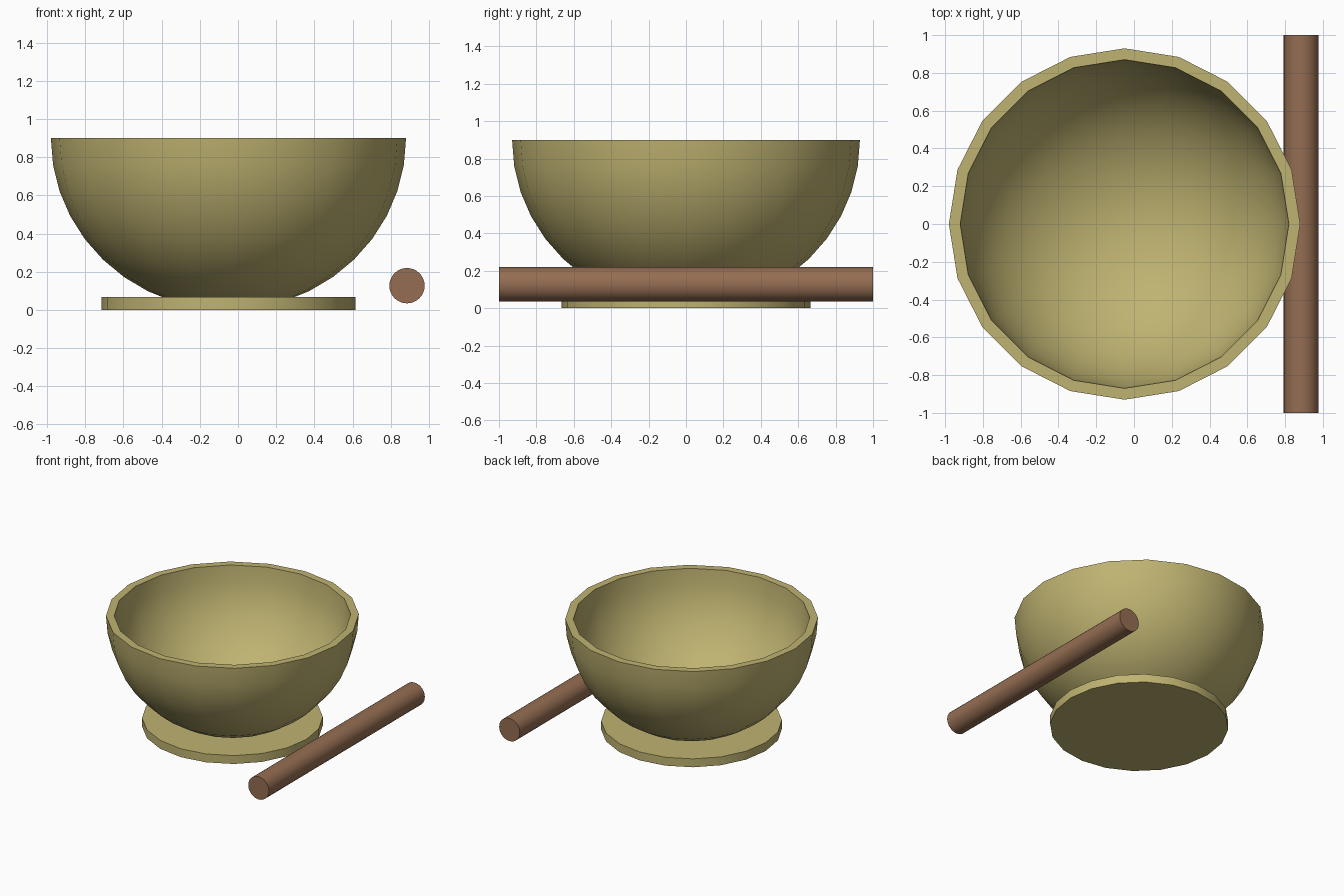
import bpy, math

if "Cube" in bpy.data.objects:
    bpy.data.objects.remove(bpy.data.objects["Cube"])

CX, SIDES = -0.05, 20


def material(name, rgb):
    m = bpy.data.materials.new(name)
    m.diffuse_color = (*rgb, 1)
    m.use_nodes = True
    m.node_tree.nodes["Principled BSDF"].inputs["Base Color"].default_value = m.diffuse_color
    return m


def finish(obj, name, mat):
    obj.name = name
    obj.data.materials.append(mat)
    bpy.ops.object.select_all(action='DESELECT')
    obj.select_set(True)
    bpy.context.view_layer.objects.active = obj
    bpy.ops.object.shade_smooth_by_angle(angle=math.radians(40))


def lathe(profile, n):
    """Closed revolve; profile starts and ends on the axis (r = 0)."""
    verts, faces, rings = [], [], []
    for r, z in profile:
        start = len(verts)
        count = 1 if r < 1e-5 else n
        for i in range(count):
            a = 2 * math.pi * i / n
            verts.append((r * math.cos(a), r * math.sin(a), z))
        rings.append([start + i % count for i in range(n)])
    for a, b in zip(rings, rings[1:]):
        for i in range(n):
            j = (i + 1) % n
            faces.append(list(dict.fromkeys((a[i], a[j], b[j], b[i]))))
    mesh = bpy.data.meshes.new("lathe")
    mesh.from_pydata(verts, [], faces)
    obj = bpy.data.objects.new("lathe", mesh)
    bpy.context.collection.objects.link(obj)
    return obj


def arc(radius, depth, rim=0.9, steps=10):
    """Quarter ellipse from bottom centre up to the rim."""
    return [(radius * math.sin(t), rim - depth * math.cos(t))
            for t in (math.pi / 2 * k / steps for k in range(steps + 1))]


olive = material("olive", (0.52, 0.45, 0.165))
brown = material("brown", (0.30, 0.155, 0.085))

# Bowl: outer shell up, flat rim, inner shell back down
bowl = lathe(arc(0.93, 0.9) + arc(0.87, 0.825)[::-1], SIDES)
bowl.location.x = CX
finish(bowl, "bowl", olive)

# Flat foot disc
bpy.ops.mesh.primitive_cylinder_add(vertices=SIDES, radius=0.665, depth=0.068,
                                    location=(CX, 0, 0.034))
finish(bpy.context.object, "foot", olive)

# Rod lying alongside, parallel to y
bpy.ops.mesh.primitive_cylinder_add(vertices=32, radius=0.0925, depth=2,
                                    location=(0.885, 0, 0.127),
                                    rotation=(math.pi / 2, 0, 0))
finish(bpy.context.object, "rod", brown)
